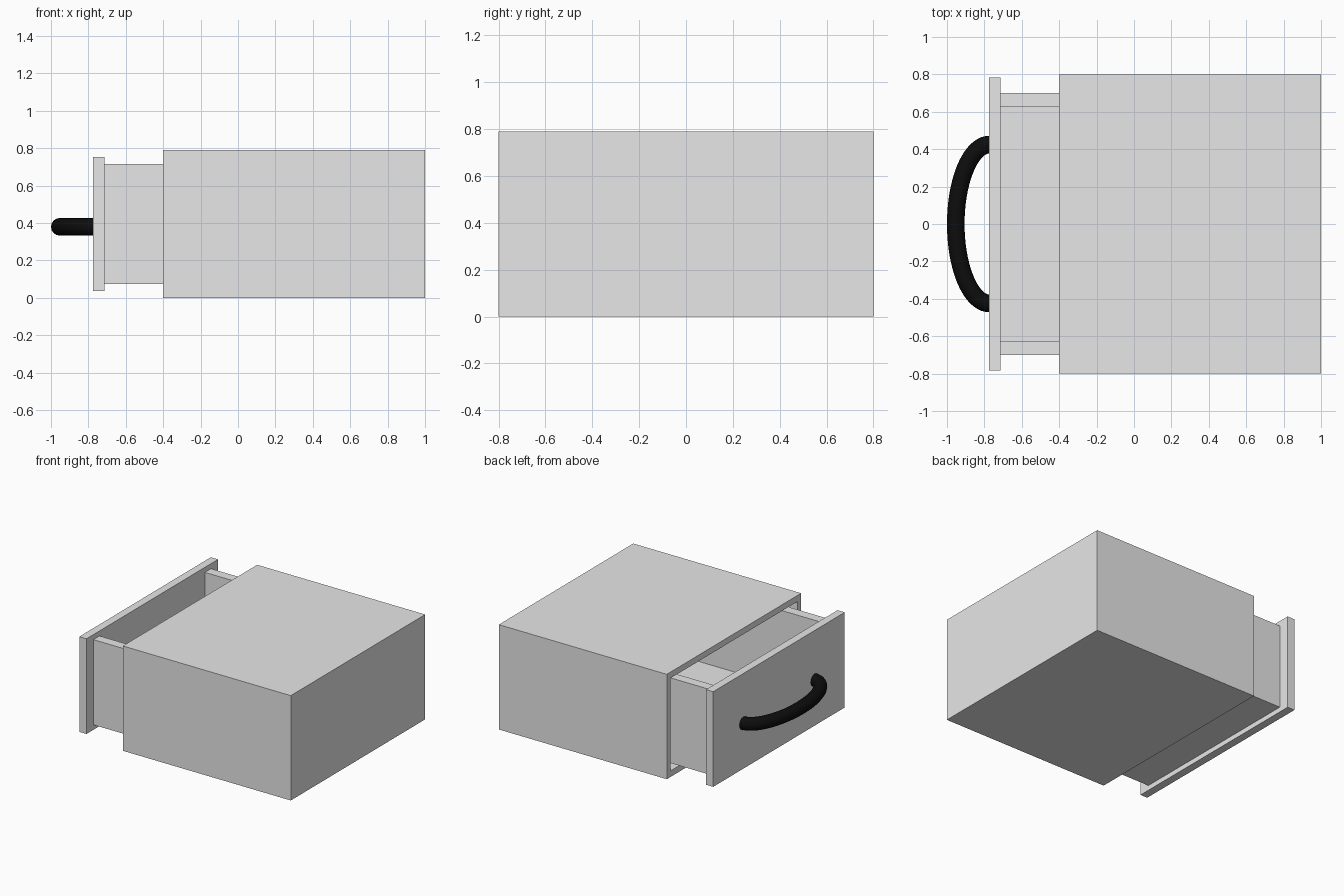
import bpy, bmesh, math

cube = bpy.data.objects.get("Cube")
if cube:
    bpy.data.objects.remove(cube, do_unlink=True)


def material(name, rgb):
    m = bpy.data.materials.new(name)
    m.use_nodes = True
    m.diffuse_color = (*rgb, 1)
    bsdf = next(n for n in m.node_tree.nodes if n.type == 'BSDF_PRINCIPLED')
    bsdf.inputs["Base Color"].default_value = (*rgb, 1)
    return m


grey = material("light_grey", (0.8, 0.8, 0.8))
black = material("black", (0.004, 0.004, 0.004))


def add_box(bm, lo, hi):
    """Add a box and return its vertices."""
    made = bmesh.ops.create_cube(bm, size=1)["verts"]
    for v in made:
        for i in range(3):
            v.co[i] = lo[i] if v.co[i] < 0 else hi[i]
    return made


def open_box(name, lo, hi, axis, sign, wall, depth):
    """Box hollowed from one side: inset that face, then push it inward."""
    bm = bmesh.new()
    add_box(bm, lo, hi)
    bm.normal_update()
    face = next(f for f in bm.faces if f.normal[axis] * sign > 0.9)
    bmesh.ops.inset_individual(bm, faces=[face], thickness=wall)
    floor = bmesh.ops.extrude_discrete_faces(bm, faces=[face])["faces"][0]
    for v in floor.verts:
        v.co[axis] -= sign * depth
    bmesh.ops.recalc_face_normals(bm, faces=bm.faces)
    return finish(name, bm)


def finish(name, bm):
    mesh = bpy.data.meshes.new(name)
    bm.to_mesh(mesh)
    bm.free()
    mesh.materials.append(grey)
    ob = bpy.data.objects.new(name, mesh)
    bpy.context.collection.objects.link(ob)
    return ob


# Outer case, open toward -x
open_box("cabinet_case", (-0.4, -0.8, 0), (1, 0.8, 0.79), 0, -1, 0.065, 1.33)

# Drawer tray: floor, two sides and a back; the front panel closes it
X0, X1, Y, Z0, Z1, T = -0.715, 0.62, 0.70, 0.073, 0.715, 0.073
bm = bmesh.new()
add_box(bm, (X0, -Y + T, Z0), (X1 - T, Y - T, Z0 + T))
for s in (-1, 1):
    a, b = sorted((s * Y, s * (Y - T)))
    add_box(bm, (X0, a, Z0), (X1, b, Z1))
add_box(bm, (X1 - T, -Y + T, Z0), (X1, Y - T, Z1))
finish("drawer_tray", bm)

# Drawer front panel
bm = bmesh.new()
add_box(bm, (-0.775, -0.783, 0.036), (X0, 0.783, 0.753))
finish("drawer_front", bm)

# Bowed handle: round bar along half an ellipse
curve = bpy.data.curves.new("handle", 'CURVE')
curve.dimensions = '3D'
curve.bevel_depth = 0.047
curve.bevel_resolution = 6
curve.use_fill_caps = True
N = 40
spline = curve.splines.new('POLY')
spline.points.add(N)
for i, p in enumerate(spline.points):
    t = math.pi * i / N
    p.co = (-0.772 - 0.181 * math.sin(t), 0.425 * math.cos(t), 0.38, 1)
curve.materials.append(black)
handle = bpy.data.objects.new("handle", curve)
bpy.context.collection.objects.link(handle)
bpy.ops.object.select_all(action='DESELECT')
handle.select_set(True)
bpy.context.view_layer.objects.active = handle
bpy.ops.object.convert(target='MESH')
bpy.ops.object.shade_smooth_by_angle()
